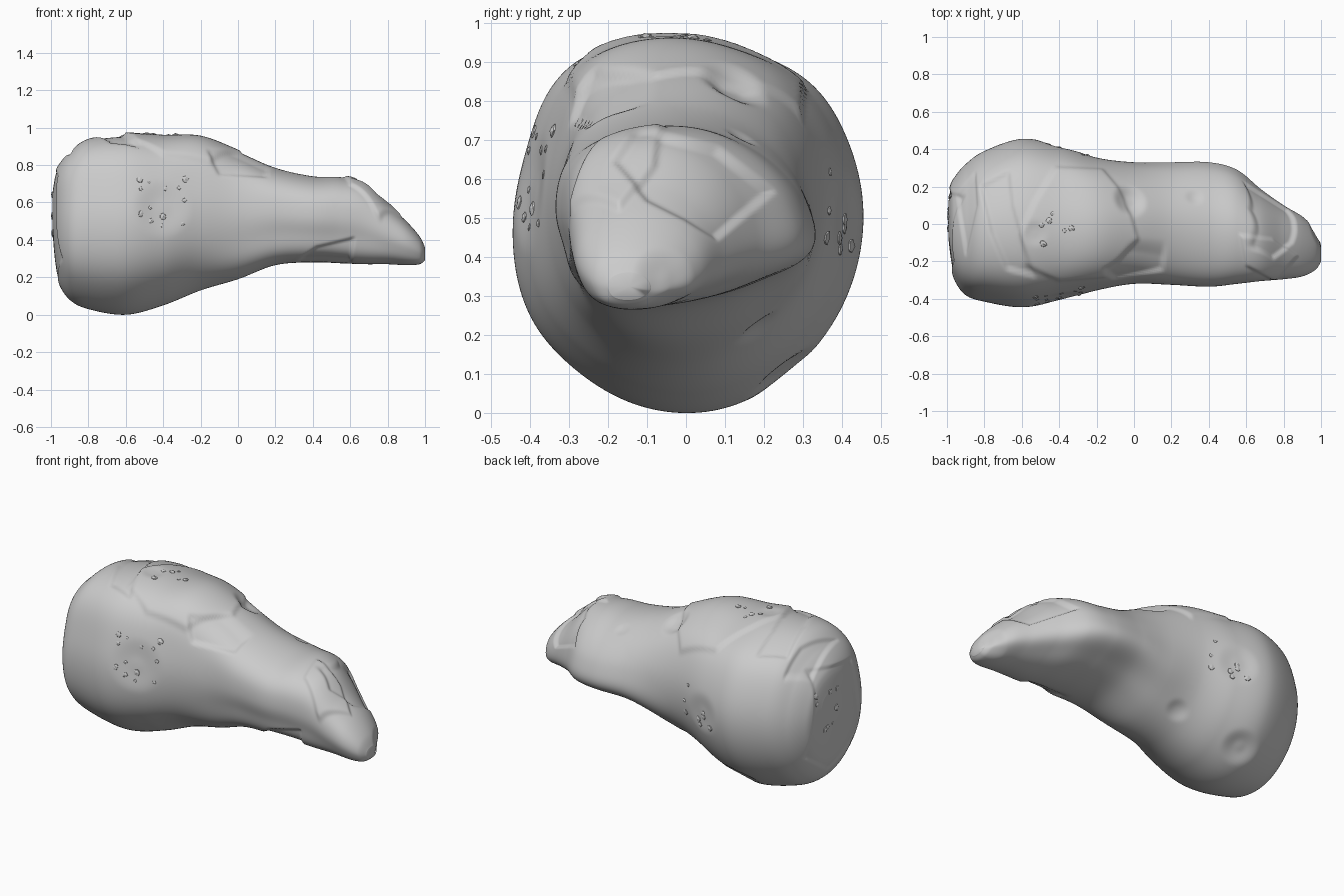
import bpy, bmesh, math, random
from mathutils import Vector
from mathutils.bvhtree import BVHTree

if "Cube" in bpy.data.objects:
    bpy.data.objects.remove(bpy.data.objects["Cube"])

random.seed(4)
RINGS, SIDES = 260, 180

# Stations along the rock: x, ymin, ymax, zmin, zmax
ST = [(-1.0, -.08, .12, .45, .65), (-.985, -.2, .2, .28, .74), (-.96, -.3, .25, .17, .8),
      (-.9, -.38, .32, .08, .87), (-.8, -.415, .39, .03, .94), (-.6, -.445, .455, 0, .965),
      (-.4, -.41, .42, .05, .95), (-.2, -.355, .355, .13, .945), (0, -.32, .33, .19, .87),
      (.2, -.325, .33, .265, .785), (.4, -.335, .33, .28, .74), (.55, -.32, .29, .275, .735),
      (.68, -.305, .185, .27, .7), (.8, -.295, .1, .27, .59), (.9, -.28, .04, .265, .5),
      (.97, -.245, -.03, .27, .42), (1.0, -.2, -.09, .29, .36)]

# Cross-section outlines (y, z) of the big end and the narrow end
BIG = [(.45, .55), (.4, .72), (.32, .86), (.2, .91), (.05, .96), (-.1, .965), (-.28, .92),
       (-.36, .85), (-.4, .7), (-.45, .45), (-.4, .22), (-.3, .12), (-.15, .02), (.1, .005),
       (.25, .09), (.38, .24), (.44, .4)]
SMALL = [(.33, .39), (.31, .5), (.25, .61), (.15, .69), (.05, .735), (-.15, .73), (-.26, .69),
         (-.31, .64), (-.33, .55), (-.3, .4), (-.28, .29), (-.2, .265), (.03, .27), (.2, .33)]


def smooth(t):
    t = min(1, max(0, t))
    return t * t * (3 - 2 * t)


def polar(points, cz, hy, hz):
    """Smoothed radius around the outline, scaled to a unit box."""
    pts = sorted((math.atan2((z - cz) / hz, y / hy) % math.tau, math.hypot(y / hy, (z - cz) / hz))
                 for y, z in points)
    pts = [(pts[-1][0] - math.tau, pts[-1][1])] + pts + [(pts[0][0] + math.tau, pts[0][1])]
    r = []
    for k in range(SIDES):
        a = math.tau * k / SIDES
        for (a0, r0), (a1, r1) in zip(pts, pts[1:]):
            if a0 <= a <= a1:
                r.append(r0 + (r1 - r0) * (a - a0) / (a1 - a0))
                break
    for _ in range(3):
        r = [sum(r[(k + d) % SIDES] for d in range(-4, 5)) / 9 for k in range(SIDES)]
    return r


def station(t):
    i = min(int(t), len(ST) - 2)
    f = t - i
    p = [ST[min(max(i + d, 0), len(ST) - 1)] for d in (-1, 0, 1, 2)]
    return [.5 * (2 * b + (c - a) * f + (2 * a - 5 * b + 4 * c - d) * f * f
                  + (3 * b - a - 3 * c + d) * f ** 3) for a, b, c, d in zip(*p)]


# Loft the body
big, small = polar(BIG, .4825, .45, .4825), polar(SMALL, .5, .33, .235)
bm = bmesh.new()
loops = []
for i in range(RINGS):
    x, y0, y1, z0, z1 = station(i / (RINGS - 1) * (len(ST) - 1))
    w = smooth((x + .35) / .6)
    e = smooth((x - .6) / .3) * .6
    prof = []
    for k in range(SIDES):
        r = (big[k] * (1 - w) + small[k] * w) * (1 - e) + e
        a = math.tau * k / SIDES
        prof.append((r * math.cos(a), r * math.sin(a)))
    ys, zs = [p[0] for p in prof], [p[1] for p in prof]
    ya, yb, za, zb = min(ys), max(ys), min(zs), max(zs)
    loops.append([bm.verts.new((x, y0 + (y1 - y0) * (p - ya) / (yb - ya),
                                z0 + (z1 - z0) * (q - za) / (zb - za))) for p, q in prof])
for a, b in zip(loops, loops[1:]):
    for k in range(SIDES):
        n = (k + 1) % SIDES
        bm.faces.new((a[k], a[n], b[n], b[k]))
for ring in (loops[0], loops[-1]):
    mid = bm.verts.new(sum((v.co for v in ring), Vector()) / SIDES)
    for k in range(SIDES):
        bm.faces.new((ring[k], ring[(k + 1) % SIDES], mid))
bmesh.ops.recalc_face_normals(bm, faces=bm.faces)
bm.normal_update()

# Plates: view direction, two axes, outline in that view, height
TOP, FRONT, RIGHT, LEFT = Vector((0, 0, 1)), Vector((0, -1, 0)), Vector((1, 0, 0)), Vector((-1, 0, 0))
PLATES = [
    (TOP, 0, 1, [(-.42, .3), (-.17, .29), (-.05, .15), (.02, -.08), (-.15, -.28), (-.4, -.3),
                 (-.58, -.22), (-.61, -.05), (-.53, .12)], .012),
    (TOP, 0, 1, [(-.67, .28), (-.82, .2), (-.76, -.05), (-.68, -.24), (-.53, -.28), (-.6, -.08),
                 (-.65, .1)], -.014),
    (TOP, 0, 1, [(-.95, .15), (-.85, .27), (-.84, .1), (-.9, -.16)], -.012),
    (TOP, 0, 1, [(.57, -.06), (.75, -.08), (.87, -.17), (.75, -.3), (.6, -.22)], .012),
    (FRONT, 0, 2, [(-.16, .87), (.03, .87), (.17, .8), (.15, .74), (-.1, .75)], -.015),
    (FRONT, 0, 2, [(.32, .28), (.42, .36), (.62, .41), (.6, .28)], -.015),
    (RIGHT, 1, 2, [(-.18, .64), (-.1, .55), (0, .5), (.08, .45), (.22, .57), (.08, .68),
                   (-.12, .73)], -.015),
    (LEFT, 1, 2, [(-.3, .3), (-.2, .75), (.15, .8), (.22, .3), (0, .15)], -.008),
]


def signed_distance(px, py, poly):
    inside, best = False, 9
    for (ax, ay), (bx, by) in zip(poly, poly[1:] + poly[:1]):
        dx, dy = bx - ax, by - ay
        t = min(1, max(0, ((px - ax) * dx + (py - ay) * dy) / (dx * dx + dy * dy)))
        best = min(best, math.hypot(px - ax - t * dx, py - ay - t * dy))
        if (ay > py) != (by > py) and px < ax + dx * (py - ay) / dy:
            inside = not inside
    return best if inside else -best


# Dents: centre, radius, depth
DENTS = [((-.4, -.42, .57), .13, .015), ((-.02, .13, .85), .08, .025), ((.96, -.06, .34), .07, .015),
         ((.33, .16, .74), .05, .012), ((-.55, .25, .1), .09, .02), ((-.15, .2, .2), .06, .012),
         ((-.4, .42, .5), .1, .012), ((-.53, -.05, .96), .06, .008)]

moves = []
for v in bm.verts:
    h = 0
    for view, i, j, poly, height in PLATES:
        face = v.normal.dot(view)
        if face > .1:
            d = signed_distance(v.co[i], v.co[j], poly)
            h += height * smooth((d + .012) / .024) * smooth((face - .1) / .25)
    for c, r, depth in DENTS:
        h -= depth * smooth(1.3 - (v.co - Vector(c)).length / r)
    moves.append(v.normal * h)
for v, m in zip(bm.verts, moves):
    v.co += m
bm.normal_update()
tree = BVHTree.FromBMesh(bm)
mesh = bpy.data.meshes.new("rock_body")
bm.to_mesh(mesh)
bm.free()
for p in mesh.polygons:
    p.use_smooth = True
bpy.context.collection.objects.link(bpy.data.objects.new("rock_body", mesh))

# Flat stone chips scattered in the shallow craters
chips = bmesh.new()
SPOTS = [((-.4, -1, .6), (0, 1, 0), 14), ((-.35, 1, .5), (0, -1, 0), 8),
         ((-2, .1, .55), (1, 0, 0), 8), ((-.4, 0, 2), (0, 0, -1), 6)]
for start, aim, count in SPOTS:
    for n in range(count):
        o = Vector(start) + Vector([random.uniform(-.13, .13) * (1 - abs(a)) for a in aim])
        hit, nor, _, _ = tree.ray_cast(o, Vector(aim))
        if hit is None:
            continue
        size = random.uniform(.01, .022)
        turn = nor.to_track_quat('Z', 'Y').to_matrix().to_4x4()
        made = bmesh.ops.create_icosphere(chips, subdivisions=1, radius=size)['verts']
        for v in made:
            v.co.z *= .4
            v.co *= random.uniform(.8, 1.15)
            v.co = turn @ v.co + hit
mesh = bpy.data.meshes.new("stone_chips")
chips.to_mesh(mesh)
chips.free()
bpy.context.collection.objects.link(bpy.data.objects.new("stone_chips", mesh))
